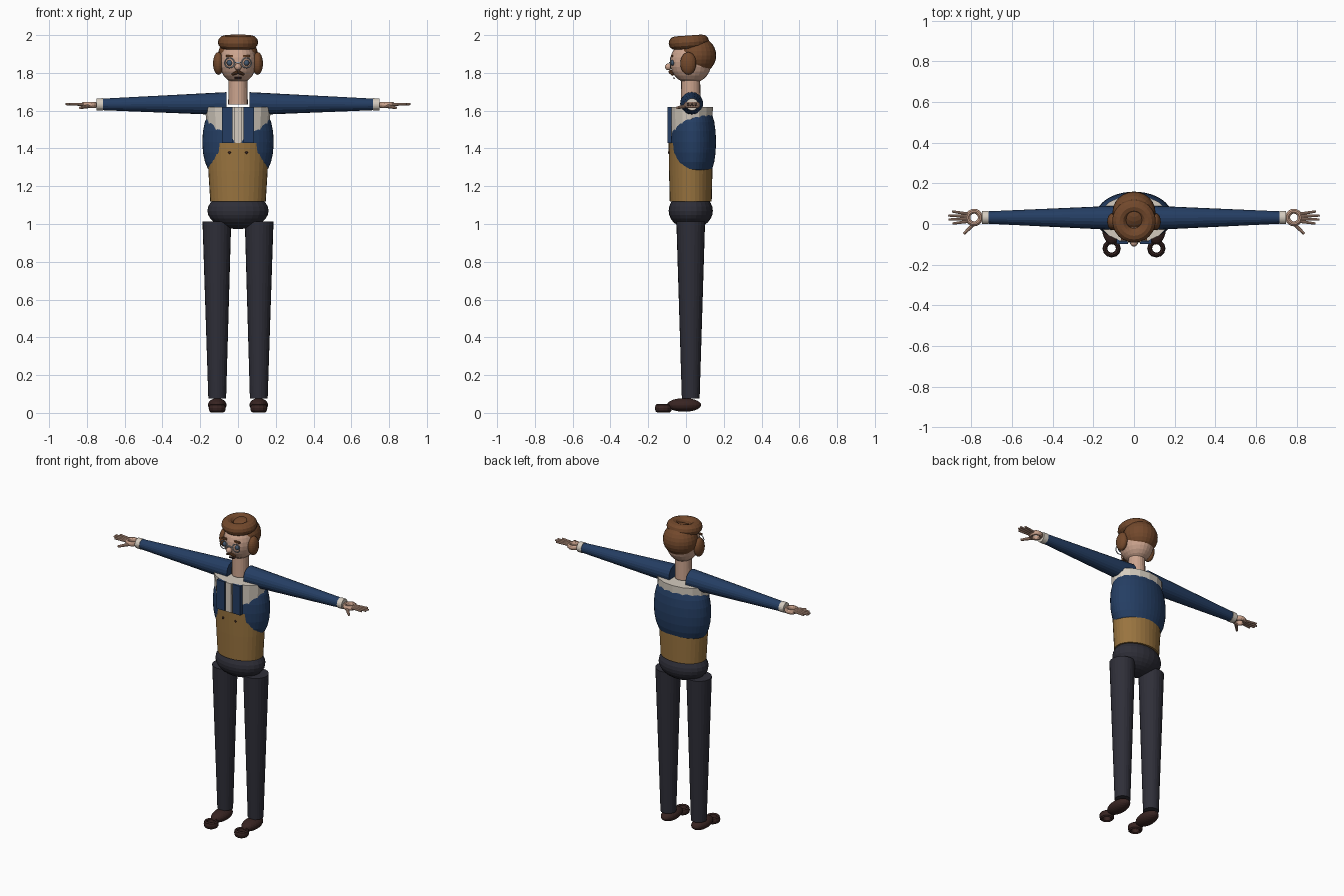
import bpy, bmesh
from math import radians, pi, cos, sin
from mathutils import Matrix, Vector

cube = bpy.data.objects.get("Cube")
if cube:
    bpy.data.objects.remove(cube)


def material(name, *rgb):
    m = bpy.data.materials.new(name)
    m.use_nodes = True
    m.diffuse_color = (*rgb, 1)
    m.node_tree.nodes["Principled BSDF"].inputs["Base Color"].default_value = (*rgb, 1)
    return m


NAVY = material("navy", .018, .048, .125)
MUSTARD = material("mustard", .32, .175, .05)
CHARCOAL = material("charcoal", .028, .028, .04)
HAIR = material("brown_hair", .17, .066, .025)
SKIN = material("skin", .60, .37, .27)
CREAM = material("cream", .66, .60, .52)
SHOE = material("dark_brown", .04, .018, .016)
GREY = material("pale_grey", .38, .42, .48)
EYE = material("slate_eye", .06, .10, .16)
made = []


def finish(name, bm, mat, matrix=Matrix()):
    bm.transform(matrix)
    bmesh.ops.recalc_face_normals(bm, faces=bm.faces[:])
    mesh = bpy.data.meshes.new(name)
    bm.to_mesh(mesh)
    bm.free()
    mesh.materials.append(mat)
    ob = bpy.data.objects.new(name, mesh)
    bpy.context.collection.objects.link(ob)
    made.append(ob)


def place(loc, size=(1, 1, 1), tilt=0):
    return Matrix.Translation(loc) @ Matrix.Rotation(radians(tilt), 4, 'X') @ Matrix.Diagonal((*size, 1))


def ball(name, mat, loc, size, tilt=0):
    bm = bmesh.new()
    bmesh.ops.create_uvsphere(bm, u_segments=24, v_segments=14, radius=1)
    finish(name, bm, mat, place(loc, size, tilt))


def box(name, mat, loc, size, tilt=0):
    bm = bmesh.new()
    bmesh.ops.create_cube(bm, size=1)
    finish(name, bm, mat, place(loc, size, tilt))


def tube(name, mat, a, b, r1, r2, sides=20):
    a, b = Vector(a), Vector(b)
    bm = bmesh.new()
    bmesh.ops.create_cone(bm, cap_ends=True, segments=sides, radius1=r1, radius2=r2, depth=(b - a).length)
    turn = (b - a).to_track_quat('Z', 'Y').to_matrix().to_4x4()
    finish(name, bm, mat, Matrix.Translation((a + b) / 2) @ turn)


def loft(name, mat, rings, y, sides, caps=True):
    # rings are (height, half width, half depth)
    bm = bmesh.new()
    loops = [[bm.verts.new((rx * cos(2 * pi * i / sides), y + ry * sin(2 * pi * i / sides), z))
              for i in range(sides)] for z, rx, ry in rings]
    for low, high in zip(loops, loops[1:]):
        for i in range(sides):
            j = (i + 1) % sides
            bm.faces.new((low[i], low[j], high[j], high[i]))
    if caps:
        bm.faces.new(loops[0])
        bm.faces.new(loops[-1])
    finish(name, bm, mat)


def ring(name, mat, loc, major, minor, size=(1, 1, 1), tilt=0, n=20, k=10):
    bm = bmesh.new()
    grid = [[bm.verts.new(((major + minor * cos(2 * pi * j / k)) * cos(2 * pi * i / n),
                           (major + minor * cos(2 * pi * j / k)) * sin(2 * pi * i / n),
                           minor * sin(2 * pi * j / k))) for j in range(k)] for i in range(n)]
    for i in range(n):
        for j in range(k):
            u, v = (i + 1) % n, (j + 1) % k
            bm.faces.new((grid[i][j], grid[u][j], grid[u][v], grid[i][v]))
    finish(name, bm, mat, place(loc, size, tilt))


# Torso: shirt, apron, bulging vest and pelvis
CY = .025
loft("shirt", CREAM, [(1.14, .142, .108), (1.4, .158, .113), (1.62, .174, .117)], CY, 16)
loft("apron", MUSTARD, [(1.12, .147, .111), (1.28, .157, .115), (1.43, .164, .117)], CY, 32)
barrel = [radians(a) for a in range(-80, 81, 20)]
loft("vest", NAVY, [(1.435 + .165 * sin(a), .13 + .059 * cos(a), .083 + .040 * cos(a)) for a in barrel],
     .036, 40, caps=False)
ball("pelvis", CHARCOAL, (0, CY, 1.07), (.162, .117, .097))
box("placket", CREAM, (0, -.092, 1.525), (.04, .014, .19))
for s in (-1, 1):
    box("strap", NAVY, (s * .057, -.088, 1.525), (.056, .022, .19))
    ball("apron_button", SHOE, (s * .045, -.091, 1.378), (.007, .005, .007))

# Head and neck
tube("neck", SKIN, (0, CY, 1.632), (0, CY, 1.77), .052, .05)
ball("head", SKIN, (0, CY, 1.857), (.098, .11, .114))
ball("back_hair", HAIR, (0, .057, 1.893), (.106, .103, .1))
ring("top_hair", HAIR, (0, .015, 1.962), .071, .036, n=24, k=12, tilt=4)
ball("nose", SKIN, (0, -.093, 1.832), (.018, .018, .018))
box("glasses_bridge", GREY, (0, -.088, 1.855), (.04, .006, .006))
box("mouth", SHOE, (0, -.063, 1.772), (.036, .008, .008), 20)
for s in (-1, 1):
    ball("side_hair", HAIR, (s * .104, .012, 1.85), (.028, .042, .06))
    ball("eye", EYE, (s * .045, -.072, 1.853), (.015, .011, .015))
    ring("glasses_rim", GREY, (s * .045, -.083, 1.853), .026, .003, tilt=90, k=6)
    box("eyebrow", HAIR, (s * .045, -.074, 1.89), (.038, .012, .01))
    tube("moustache", HAIR, (0, -.082, 1.806), (s * .032, -.07, 1.79), .011, .006, 10)

# Arms and hands
for s in (-1, 1):
    tube("sleeve", NAVY, (s * .06, .03, 1.637), (s * .73, .032, 1.633), .061, .03)
    tube("cuff", CREAM, (s * .715, .032, 1.633), (s * .748, .032, 1.633), .033, .032)
    ring("palm", SKIN, (s * .787, .032, 1.63), .031, .012, (1, 1, 1.3))
    for i in range(4):
        reach = (.893, .912, .914, .895)[i]
        tube("finger", SKIN, (s * .815, .013 + .012 * i, 1.633),
             (s * reach, .002 + .02 * i, 1.635), .0085, .006, 10)
    tube("thumb", SKIN, (s * .785, .004, 1.625), (s * .837, -.048, 1.615), .011, .007, 10)

# Legs and shoes
for s in (-1, 1):
    tube("trouser_leg", CHARCOAL, (s * .11, CY, .075), (s * .112, CY, 1.013), .047, .076, 24)
    ball("shoe", SHOE, (s * .11, -.01, .042), (.049, .09, .036))
    ring("shoe_toe", SHOE, (s * .11, -.12, .025), .033, .012, (1, 1, 1.9), n=12, k=8)

# Smooth shading with sharp edges kept
for ob in bpy.context.view_layer.objects:
    ob.select_set(ob in made)
bpy.context.view_layer.objects.active = made[0]
bpy.ops.object.shade_smooth_by_angle(angle=radians(40))
